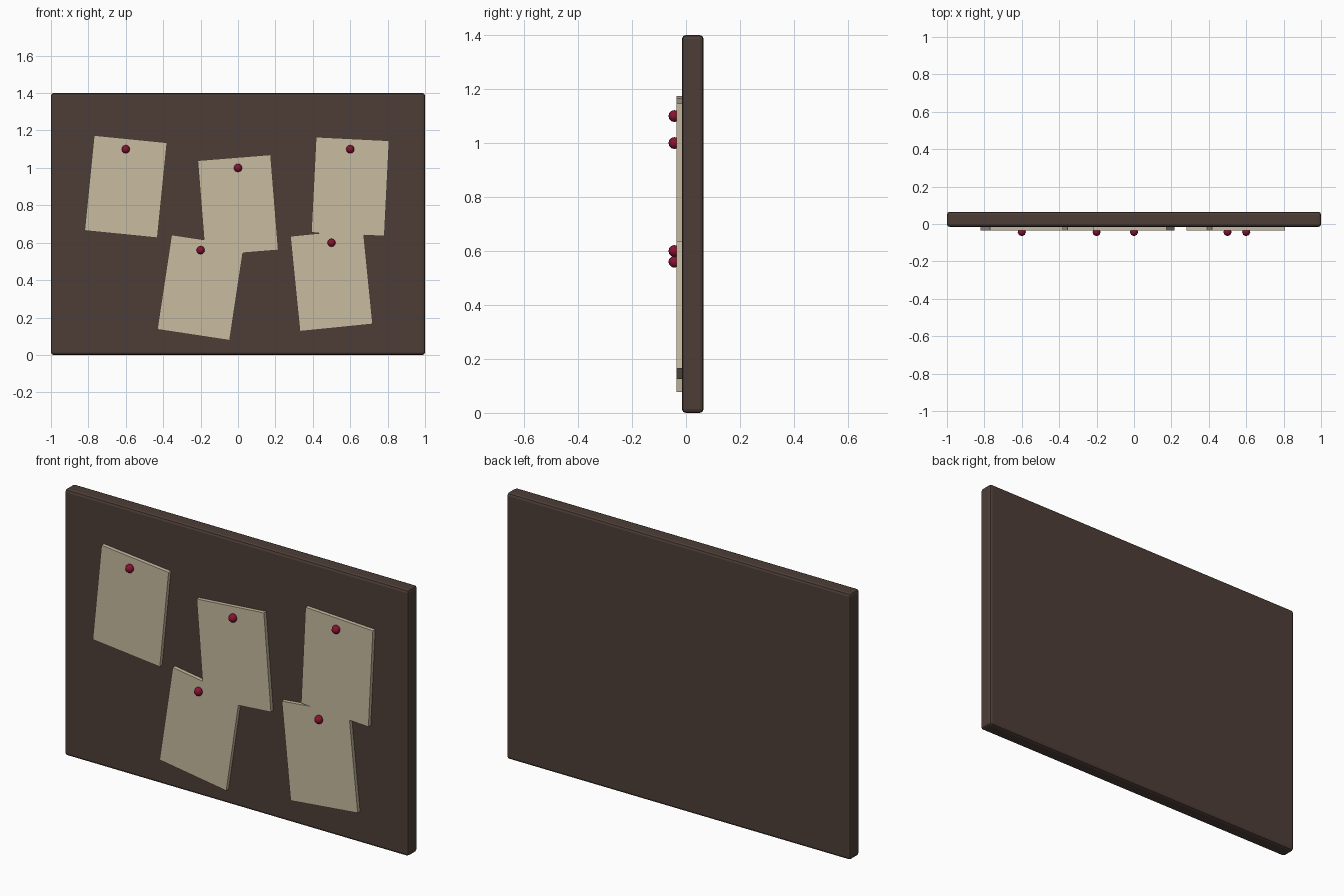
import bpy
from mathutils import Matrix

if "Cube" in bpy.data.objects:
    bpy.data.objects.remove(bpy.data.objects["Cube"])


def material(name, rgb):
    m = bpy.data.materials.new(name)
    m.diffuse_color = (*rgb, 1)
    m.use_nodes = True
    m.node_tree.nodes["Principled BSDF"].inputs["Base Color"].default_value = m.diffuse_color
    return m


BOARD = material("dark_board", (0.075, 0.048, 0.038))
PAPER = material("aged_paper", (0.58, 0.50, 0.35))
PIN = material("red_pin", (0.25, 0.006, 0.03))


def box(name, loc, size, mat, angle=0):
    bpy.ops.mesh.primitive_cube_add(size=1, location=loc)
    o = bpy.context.object
    o.name = name
    o.data.transform(Matrix.Diagonal((*size, 1)))
    o.rotation_euler.y = angle
    o.data.materials.append(mat)
    return o


# Backing board with softened edges
board = box("board", (0, 0.025, 0.7), (2, 0.08, 1.4), BOARD)
bevel = board.modifiers.new("soft_edges", 'BEVEL')
bevel.width = 0.014
bevel.segments = 2

# Notices: centre x, centre z, clockwise tilt seen from the front
notices = [(-0.6, 0.9, 0.1), (0, 0.8, -0.08), (0.6, 0.9, 0.05),
           (-0.2, 0.36, 0.15), (0.5, 0.4, -0.1)]

for i, (x, z, tilt) in enumerate(notices, 1):
    box(f"paper_{i}", (x, -0.025, z), (0.392, 0.02, 0.512), PAPER, tilt)
    # Round pin head near the top of the sheet
    bpy.ops.mesh.primitive_uv_sphere_add(segments=8, ring_count=6, radius=0.022,
                                         location=(x, -0.043, z + 0.2))
    pin = bpy.context.object
    pin.name = f"pin_{i}"
    pin.data.materials.append(PIN)
    bpy.ops.object.shade_smooth()
